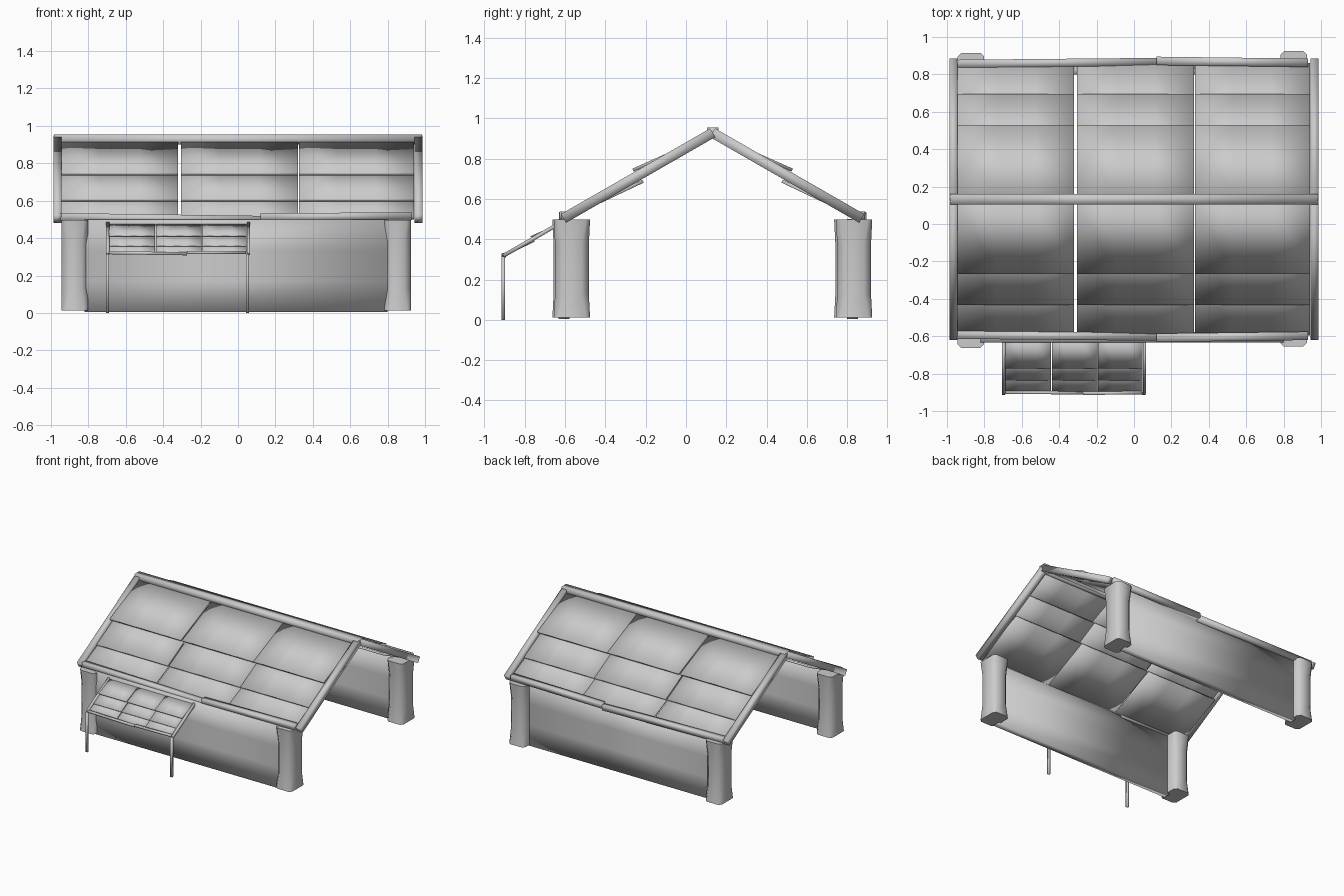
import bpy, bmesh, math
from mathutils import Vector, Matrix

if "Cube" in bpy.data.objects:
    bpy.data.objects.remove(bpy.data.objects["Cube"])


def finish(name, bm, smooth=True):
    bmesh.ops.recalc_face_normals(bm, faces=bm.faces)
    me = bpy.data.meshes.new(name)
    bm.to_mesh(me)
    bm.free()
    for p in me.polygons:
        p.use_smooth = smooth
    ob = bpy.data.objects.new(name, me)
    bpy.context.collection.objects.link(ob)
    return ob


def beam(name, a, b, width, thick, side, cuts=0):
    """Box running from a to b; 'side' is the direction of its width."""
    a, b, side = Vector(a), Vector(b), Vector(side)
    axis = b - a
    d = axis.normalized()
    up = d.cross(side).normalized()
    side = up.cross(d)
    bm = bmesh.new()
    bmesh.ops.create_cube(bm, size=1)
    if cuts:
        edges = [e for e in bm.edges
                 if abs(e.verts[0].co.y - e.verts[1].co.y) > 0.5]
        bmesh.ops.subdivide_edges(bm, edges=edges, cuts=cuts, use_grid_fill=True)
    m = Matrix((axis, side * width, up * thick)).transposed().to_4x4()
    m.translation = (a + b) / 2
    bm.transform(m)
    return finish(name, bm)


X, Y = (1, 0, 0), (0, 1, 0)


def roof_slope(name, cx, ridge_y, ridge_z, s, sign):
    """One pitched side: overlapping panels, two rakes and a two-piece eave."""
    def pt(x, d, drop):
        return (cx + x * s, ridge_y + sign * d * s, ridge_z - drop * s)
    # overlapping panels: upper end and lower end as (distance, drop)
    rows = [((0.0, 0.01), (0.395, 0.185)),
            ((0.20, 0.13), (0.56, 0.325)),
            ((0.345, 0.24), (0.725, 0.42))]
    cols = [(-0.945, -0.32), (-0.305, 0.32), (0.325, 0.94)]
    for r, (hi, lo) in enumerate(rows):
        for c, (x0, x1) in enumerate(cols):
            xm = (x0 + x1) / 2
            beam(f"{name}_panel_{r}_{c}", pt(xm, *hi), pt(xm, *lo),
                 (x1 - x0) * s, 0.016 * s, X, 2)
    # sloping end beams
    for label, x in (("left", -0.965), ("right", 0.965)):
        beam(f"{name}_rake_{label}", pt(x, 0, 0), pt(x, 0.74, 0.425),
             0.043 * s, 0.05 * s, X)
    # eave beam in two lapped pieces
    beam(f"{name}_eave_left", pt(-0.95, 0.725, 0.415), pt(0.12, 0.735, 0.43),
         0.042 * s, 0.042 * s, Y)
    beam(f"{name}_eave_right", pt(0.12, 0.74, 0.415), pt(0.93, 0.73, 0.41),
         0.045 * s, 0.04 * s, Y)


# main roof
roof_slope("front_roof", 0, 0.132, 0.928, 1, -1)
roof_slope("back_roof", 0, 0.132, 0.928, 1, 1)
beam("ridge_beam", (-0.985, 0.132, 0.927), (0.985, 0.132, 0.927), 0.058, 0.054, Y)

# porch roof and posts
roof_slope("porch_roof", -0.32, -0.617, 0.484, 0.39, -1)
for label, x in (("left", -0.697), ("right", 0.05)):
    beam(f"porch_post_{label}", (x, -0.906, 0), (x, -0.906, 0.315), 0.017, 0.017, X)

# long walls
for label, y in (("front", -0.605), ("back", 0.826)):
    beam(f"{label}_wall", (-0.82, y, 0.252), (0.80, y, 0.252), 0.495, 0.055, (0, 0, 1), 2)


def pillar(name, x, y):
    """Chamfered corner pillar, slightly waisted."""
    bm = bmesh.new()
    rings = []
    for z, sc, ch in ((0.012, 1.0, 0.02), (0.13, 0.93, 0.035),
                      (0.37, 0.93, 0.035), (0.497, 1.0, 0.02)):
        w, d = 0.071, 0.09 * sc
        pts = [(w, d - ch), (w - ch, d), (ch - w, d), (-w, d - ch),
               (-w, ch - d), (ch - w, -d), (w - ch, -d), (w, ch - d)]
        rings.append([bm.verts.new((x + px, y + py, z)) for px, py in pts])
    for lo, hi in zip(rings, rings[1:]):
        for i in range(8):
            j = (i + 1) % 8
            bm.faces.new((lo[i], lo[j], hi[j], hi[i]))
    bm.faces.new(rings[0][::-1])
    bm.faces.new(rings[-1])
    ob = finish(name, bm)
    # keep the end caps crisp
    bpy.ops.object.select_all(action='DESELECT')
    ob.select_set(True)
    bpy.context.view_layer.objects.active = ob
    bpy.ops.object.shade_smooth_by_angle(angle=math.radians(60))


pillar("front_left_pillar", -0.872, -0.573)
pillar("front_right_pillar", 0.854, -0.566)
pillar("back_left_pillar", -0.872, 0.825)
pillar("back_right_pillar", 0.854, 0.834)
